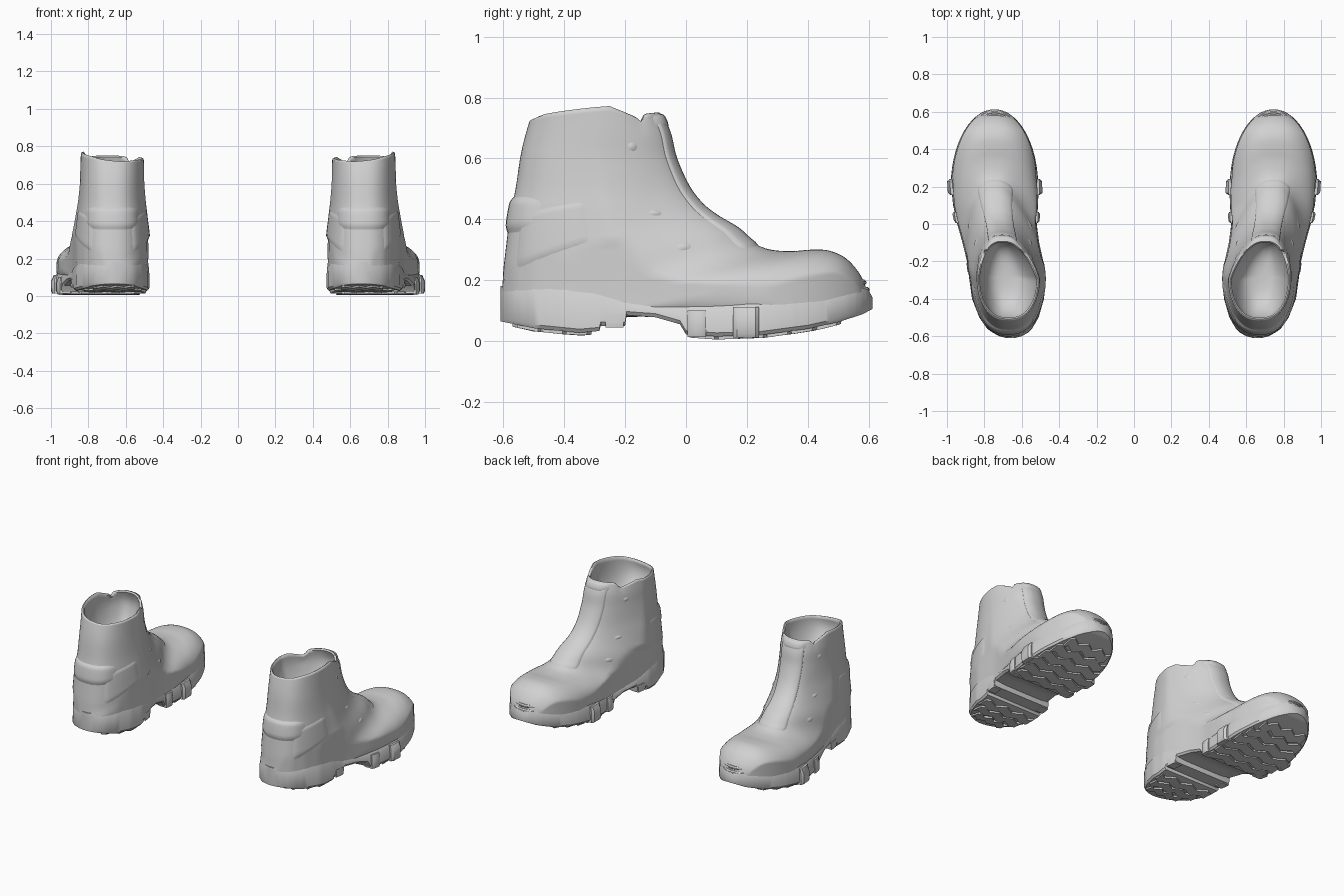
import bpy, bmesh, math
from mathutils import Vector

if "Cube" in bpy.data.objects:
    bpy.data.objects.remove(bpy.data.objects["Cube"])

mat = bpy.data.materials.new("light grey")
mat.diffuse_color = (0.64, 0.64, 0.64, 1)
mat.use_nodes = True
mat.node_tree.nodes["Principled BSDF"].inputs["Base Color"].default_value = mat.diffuse_color


def finish(name, bm, angle=35):
    """Turn a bmesh into a smooth-shaded part mirrored to the second boot."""
    bmesh.ops.recalc_face_normals(bm, faces=bm.faces)
    me = bpy.data.meshes.new(name)
    bm.to_mesh(me)
    bm.free()
    ob = bpy.data.objects.new(name, me)
    bpy.context.collection.objects.link(ob)
    me.materials.append(mat)
    m = ob.modifiers.new("pair", 'MIRROR')
    m.use_mirror_merge = False
    bpy.ops.object.select_all(action='DESELECT')
    ob.select_set(True)
    bpy.context.view_layer.objects.active = ob
    bpy.ops.object.shade_smooth_by_angle(angle=math.radians(angle))
    return ob


def skin(bm, rings, closed=True, caps=True):
    vs = [[bm.verts.new(p) for p in r] for r in rings]
    n = len(vs[0])
    for a, b in zip(vs, vs[1:]):
        for i in range(n if closed else n - 1):
            j = (i + 1) % n
            bm.faces.new((a[i], a[j], b[j], b[i]))
    if caps:
        bm.faces.new(vs[0])
        bm.faces.new(vs[-1])


def lerp(table, y, col=1):
    if y <= table[0][0]:
        return table[0][col]
    for p, q in zip(table, table[1:]):
        if y <= q[0]:
            return p[col] + (q[col] - p[col]) * (y - p[0]) / (q[0] - p[0])
    return table[-1][col]


# Sole outline (y, inner x, outer x), underside and top edge heights
PLAN = [(-.61, .64, .68), (-.60, .60, .72), (-.58, .565, .757), (-.56, .545, .785),
        (-.5, .51, .827), (-.4, .481, .866), (-.3, .473, .88), (-.2, .485, .893),
        (-.1, .507, .917), (0, .52, .945), (.1, .513, .967), (.2, .51, .978)]
for y in (.25, .3, .35, .4, .44, .47, .5, .53, .555, .575, .592, .604, .612):
    h = .234 * math.sqrt(1 - ((y - .2) / .4135) ** 2)
    PLAN.append((y, .746 - h, .746 + h))
UNDER = [(-.61, .065), (-.5, .042), (-.35, .027), (-.285, .033), (-.28, .05), (-.2, .05),
         (-.195, .085), (-.1, .078), (-.02, .055), (0, .022), (.1, .015), (.25, .02), (.4, .04),
         (.5, .062), (.58, .088), (.612, .105)]
TOP = [(-.61, .18), (-.45, .19), (-.3, .175), (-.2, .145), (-.02, .118), (.1, .12), (.45, .15),
       (.56, .178), (.598, .17), (.612, .145)]

# Upper: sections fanning from the collar down to the toe
# rear/bottom y,z, front/top y,z, half widths at rear, middle, front
ST = [(-.515, .725, -.085, .745, .165, .168, .135),
      (-.53, .67, -.055, .68, .165, .17, .135),
      (-.545, .60, -.035, .60, .168, .172, .135),
      (-.56, .50, .005, .51, .175, .18, .13),
      (-.577, .42, .05, .45, .185, .19, .13),
      (-.59, .32, .10, .41, .195, .20, .135),
      (-.602, .20, .17, .368, .205, .213, .15),
      (-.595, .10, .22, .325, .21, .222, .165),
      (-.45, .07, .27, .302, .215, .226, .178),
      (-.15, .08, .34, .295, .23, .226, .19),
      (.12, .07, .41, .30, .24, .222, .19),
      (.30, .07, .47, .297, .24, .212, .175),
      (.42, .08, .525, .272, .21, .19, .155),
      (.52, .10, .568, .225, .15, .135, .105),
      (.575, .12, .592, .175, .08, .07, .055)]
UMAX = len(ST) - 1


def station(u):
    u = min(max(u, 0), UMAX)
    i = min(int(u), UMAX - 1)
    t = u - i
    p = [ST[min(max(i + k, 0), UMAX)] for k in (-1, 0, 1, 2)]
    return [.5 * (2 * b + (c - a) * t + (2 * a - 5 * b + 4 * c - d) * t * t
                  + (3 * b - a - 3 * c + d) * t ** 3) for a, b, c, d in zip(*p)]


CENTRE = [(-.3, .672), (-.1, .70), (.1, .735), (.25, .747), (.61, .75)]
# Collar height offsets: rising to the ankle, notched before the tongue
RIM = [(-.52, -.006), (-.47, .004), (-.25, .016), (-.15, -.024), (-.135, .0), (-.08, .005)]


def surf(u, a):
    by, bz, fy, fz, wr, wm, wf = station(u)
    t = (1 - math.cos(a)) / 2
    w = wr + (wm - wr) * t * 2 if t < .5 else wm + (wf - wm) * (t * 2 - 1)
    s = math.sin(a)
    full = .55 * min(max((u - 6) / 2.5, 0), 1) if t < .5 else 0
    x = w * math.copysign(abs(s) ** (.8 - full), s)
    y, z = by + (fy - by) * t, bz + (fz - bz) * t
    z += max(0, 1 - u / 1.5) * (lerp(RIM, y) + (.09 * x if y < -.15 else 0))
    x += lerp(CENTRE, y)
    if u > 5.5:  # keep the lower upper just inside the sole edge
        x = min(max(x, lerp(PLAN, y) + .006), lerp(PLAN, y, 2) - .006)
    return Vector((x, y, z))


def normal(u, a):
    e = .03
    u = min(max(u, e), UMAX - e)
    n = (surf(u + e, a) - surf(u - e, a)).cross(surf(u, a + e) - surf(u, a - e)).normalized()
    mid = (surf(u, 0) + surf(u, math.pi)) / 2
    return n if n.dot(surf(u, a) - mid) > 0 else -n


N = 80
ANG = [2 * math.pi * i / N for i in range(N)]


def ring(u, off=0.0, lift=0.0, scale=1.0):
    pts = [surf(u, a) + (normal(u, a) * off if off else Vector()) + Vector((0, 0, lift)) for a in ANG]
    c = sum(pts, Vector()) / N
    return [c + (p - c) * scale for p in pts]


# Leather upper with bowl-shaped lining, rolled collar and outer skin
bm = bmesh.new()
rings = []
for i in range(12, -1, -1):
    k = i / 12.4 * math.pi / 2
    rings.append(ring(2.9 * math.sin(k), -.016, 0, math.cos(k) ** .7))
rings += [ring(0, -.008, .005)]
rings += [ring(u / 5) for u in range(UMAX * 5 + 1)]
skin(bm, rings)
finish("boot_upper", bm, 60)


# Raised panels that follow the upper, with edges rolling off over a soft margin
def patch(name, u0, u1, a0, a1, h, nu=14, na=14, skew=0.0, soft=.08):
    bm = bmesh.new()
    rows = []
    for i in range(nu + 1):
        row = []
        for j in range(na + 1):
            s, t = (.5 - .5 * math.cos(math.pi * k) for k in (i / nu, j / na))
            d = min(1, min(s, 1 - s) / soft) * min(1, min(t, 1 - t) / soft)
            d = d * d * (3 - 2 * d)
            u, a = u0 + (u1 - u0) * s + skew * t, math.radians(a0 + (a1 - a0) * t)
            row.append(surf(u, a) + normal(u, a) * (-.003 + (h + .003) * d))
        rows.append(row)
    skin(bm, rows, closed=False, caps=False)
    finish(name, bm, 60)


patch("tongue_strip", .05, 7.6, 150, 210, .006, 44, 18)
patch("tongue_lip", .0, .9, 142, 218, .010, 10, 16, soft=.3)
patch("heel_pad", 3.2, 4.8, -55, 55, .010, 16, 28, soft=.25)
for side, sg in (("outer", 1), ("inner", -1)):
    patch(side + "_quarter_panel", 4.0, 5.9, sg * 25, sg * 80, .004, skew=-.5, soft=.12)
    for k, (u, a) in enumerate(((1.25, 112), (4.1, 113), (6.0, 115))):
        patch(f"{side}_loop_{k}", u, u + .55, sg * a, sg * (a + 12), .004, 10, 10, soft=.4)

ys = sorted({round(p[0], 4) for t in (PLAN, UNDER, TOP) for p in t} | {i / 50 for i in range(-30, 31)})


def section(y):
    l, r, b, t = lerp(PLAN, y), lerp(PLAN, y, 2), lerp(UNDER, y), lerp(TOP, y)
    c = min(.018, (r - l) * .25)
    return [(l + c * .5, y, b), (l, y, b + .012), (l + .002, y, t - .025), (l + c, y, t),
            (r - c, y, t), (r - .002, y, t - .025), (r, y, b + .012), (r - c * .5, y, b)]


bm = bmesh.new()
skin(bm, [section(y) for y in ys])
finish("sole", bm)

# Side lugs wrapping the edge of the sole
bm = bmesh.new()
for col, sg in ((1, -1), (2, 1)):
    for y0, y1, out, top in ((.005, .065, .014, .10), (.155, .24, .021, .112), (-.265, -.205, .004, .09)):
        rows = []
        for y in (y0, y0 + .012, y1 - .012, y1):
            x, b = lerp(PLAN, y, col), lerp(UNDER, (y0 + y1) / 2) - .006
            o = out if y0 < y < y1 else out * .4
            rows.append([(x - sg * .05, y, b), (x + sg * o * .7, y, b),
                         (x + sg * o, y, b + .012), (x + sg * o, y, top - .03),
                         (x + sg * o * .3, y, top), (x - sg * .05, y, top)])
        skin(bm, rows)
finish("side_lugs", bm)

# Broad zigzag tread bars with narrow grooves under the forefoot and heel
bm = bmesh.new()
for y0 in (.06, .14, .22, .30, .38, .46, -.52, -.44, -.36):
    ends = (y0 - .036, y0 + .036)
    l = max(lerp(PLAN, y) for y in ends) + .012
    r = min(lerp(PLAN, y, 2) for y in ends) - .012
    n = 12
    rows = []
    for i in range(n + 1):
        x = l + (r - l) * i / n
        y = y0 + (0, -.016, 0, .016)[i % 4]
        f, g = y - .036, y + .036
        b1, b2 = lerp(UNDER, f), lerp(UNDER, g)
        rows.append([(x, f, b1 + .01), (x, f + .003, b1 - .01),
                     (x, g - .003, b2 - .01), (x, g, b2 + .01)])
    skin(bm, rows)
finish("tread_bars", bm, 20)

# Ribbed bumper across the toe
bm = bmesh.new()
for z, reach in ((.115, .604), (.142, .602), (.168, .596), (.192, .586)):
    rows = []
    for i in range(17):
        s = i / 8 - 1
        x = .746 + .11 * s
        y = reach - .052 * s * s
        h = .010 * (1 - .6 * abs(s) ** 3)
        rows.append([(x, y - .03, z - h), (x, y, z - h), (x, y + .007, z - h * .3),
                     (x, y + .007, z + h * .3), (x, y, z + h), (x, y - .03, z + h)])
    skin(bm, rows)
finish("toe_bumper_ribs", bm)
